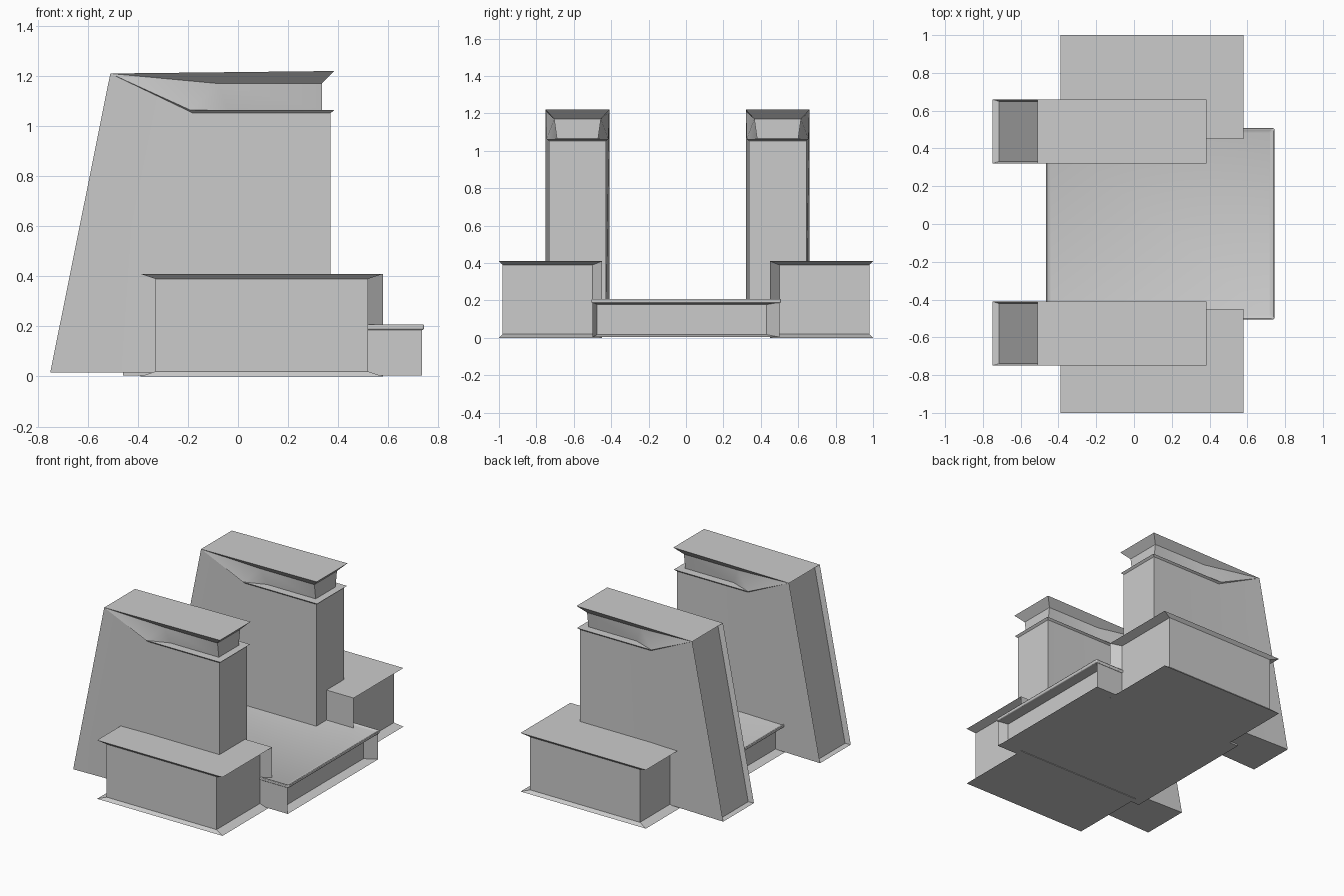
import bpy, bmesh, math

if "Cube" in bpy.data.objects:
    bpy.data.objects.remove(bpy.data.objects["Cube"])


def finish(name, bm, angle=30):
    bmesh.ops.recalc_face_normals(bm, faces=bm.faces[:])
    me = bpy.data.meshes.new(name)
    bm.to_mesh(me)
    bm.free()
    ob = bpy.data.objects.new(name, me)
    bpy.context.collection.objects.link(ob)
    bpy.ops.object.select_all(action='DESELECT')
    ob.select_set(True)
    bpy.context.view_layer.objects.active = ob
    bpy.ops.object.shade_smooth_by_angle(angle=math.radians(angle))
    return ob


def box(bm, x, y, z):
    """Eight corner vertices keyed by (ix, iy, iz), no faces."""
    return {(i, j, k): bm.verts.new((x[i], y[j], z[k]))
            for i in (0, 1) for j in (0, 1) for k in (0, 1)}


RINGS = {
    'x0': [(0, 0, 0), (0, 1, 0), (0, 1, 1), (0, 0, 1)],
    'x1': [(1, 0, 0), (1, 1, 0), (1, 1, 1), (1, 0, 1)],
    'y0': [(0, 0, 0), (1, 0, 0), (1, 0, 1), (0, 0, 1)],
    'y1': [(0, 1, 0), (1, 1, 0), (1, 1, 1), (0, 1, 1)],
    'z0': [(0, 0, 0), (1, 0, 0), (1, 1, 0), (0, 1, 0)],
    'z1': [(0, 0, 1), (1, 0, 1), (1, 1, 1), (0, 1, 1)],
}


def flared_block(name, outer, inner, recessed):
    """Box whose recessed sides step in to the inner box with flared borders."""
    bm = bmesh.new()
    o, n = box(bm, *outer), box(bm, *inner)
    for side, ring in RINGS.items():
        if side not in recessed:
            bm.faces.new([o[k] for k in ring])
            continue
        bm.faces.new([n[k] for k in ring])
        for a, b in zip(ring, ring[1:] + ring[:1]):
            # a shared vertical corner of two recessed sides has no border
            axis = [i for i in range(3) if i != 'xyz'.index(side[0]) and a[i] == b[i]][0]
            if 'xyz'[axis] + str(a[axis]) not in recessed:
                bm.faces.new([o[a], o[b], n[b], n[a]])
    for v in [v for v in bm.verts if not v.link_faces]:
        bm.verts.remove(v)
    return finish(name, bm)


# Tower half outline, mirrored across its own centre line
HALF = [
    (-.75, .17, .015), (-.51, .17, 1.21), (.385, .17, 1.22),      # back foot, back top, roof front
    (.335, .125, 1.17), (-.08, .125, 1.17),                       # neck top
    (-.04, .11, 1.065), (.335, .11, 1.065),                       # neck bottom
    (.385, .165, 1.064), (-.19, .165, 1.064),                     # ledge
    (.37, .153, 1.052), (-.18, .153, 1.052),                      # shaft top
    (.37, .153, .015), (-.18, .153, .015),                        # shaft foot
]
SIDES = [(0, 12, 10, 1), (10, 8, 1), (1, 8, 4), (8, 5, 4), (1, 4, 3, 2),
         (4, 5, 6, 3), (8, 7, 6, 5), (10, 9, 7, 8), (10, 12, 11, 9)]
LOOP = [0, 1, 2, 3, 6, 7, 9, 11, 12]


def tower(name, cy):
    bm = bmesh.new()
    left, right = ([bm.verts.new((x, cy + s * y, z)) for x, y, z in HALF] for s in (-1, 1))
    for f in SIDES:
        bm.faces.new([left[i] for i in f])
        bm.faces.new([right[i] for i in reversed(f)])
    across = [bm.faces.new([left[a], left[b], right[b], right[a]])
              for a, b in zip(LOOP, LOOP[1:] + LOOP[:1])]
    bmesh.ops.recalc_face_normals(bm, faces=bm.faces[:])
    # recessed panel in the sloping back
    bmesh.ops.inset_region(bm, faces=[across[0]], thickness=.016, depth=-.035)
    return finish(name, bm)


tower('front_tower', -.58)
tower('rear_tower', .49)

# Side blocks with flared plinth, cornice and inner wing
flared_block('front_side_block', ((-.39, .58), (-1, -.45), (0, .41)),
             ((-.33, .52), (-.98, -.5), (.02, .39)), {'x0', 'x1', 'y0'})
flared_block('rear_side_block', ((-.39, .58), (.45, 1), (0, .41)),
             ((-.33, .52), (.5, .98), (.02, .39)), {'x0', 'x1', 'y1'})

# Central platform with recessed end panels and vertical end wings
flared_block('platform', ((-.46, .735), (-.5, .5), (.004, .19)),
             ((-.40, .67), (-.475, .43), (.018, .178)), {'x0', 'x1'})

# Platform top slab with a raised rim
bm = bmesh.new()
v = box(bm, (-.465, .743), (-.505, .507), (.186, .21))
for ring in RINGS.values():
    bm.faces.new([v[k] for k in ring])
bmesh.ops.recalc_face_normals(bm, faces=bm.faces[:])
top = max(bm.faces, key=lambda f: f.calc_center_median().z)
bmesh.ops.inset_region(bm, faces=[top], thickness=.03, depth=0)
bmesh.ops.translate(bm, verts=top.verts[:], vec=(0, 0, -.01))
slab = finish('platform_slab', bm)
bev = slab.modifiers.new('soft_lip', 'BEVEL')
bev.width = .006
bev.segments = 2
